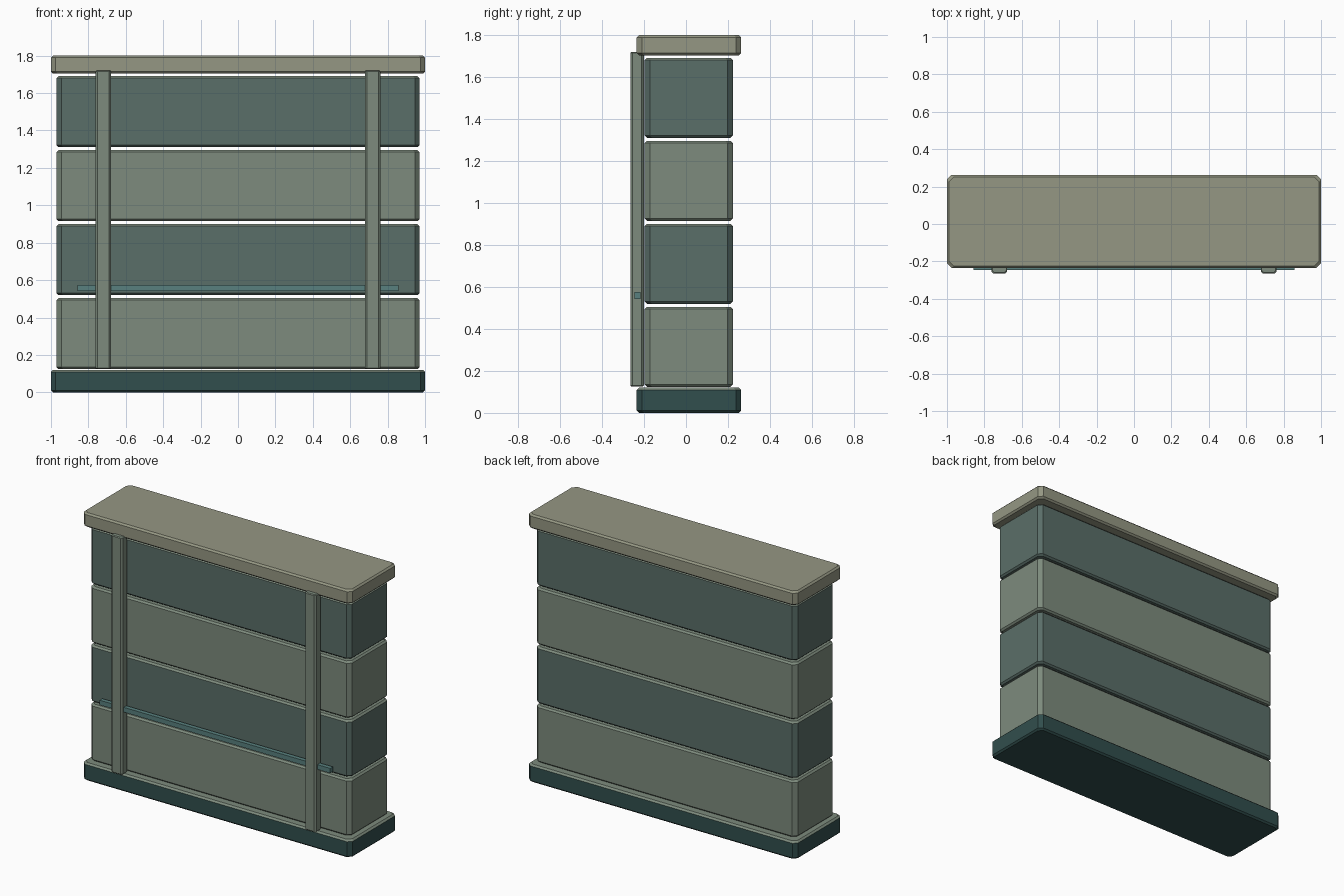
import bpy, bmesh

if "Cube" in bpy.data.objects:
    bpy.data.objects.remove(bpy.data.objects["Cube"])


def material(name, rgb):
    def lin(c):
        c /= 255
        return c / 12.92 if c <= 0.04045 else ((c + 0.055) / 1.055) ** 2.4
    m = bpy.data.materials.new(name)
    m.diffuse_color = (*[lin(c) for c in rgb], 1)
    m.use_nodes = True
    m.node_tree.nodes["Principled BSDF"].inputs["Base Color"].default_value = m.diffuse_color
    return m


LIGHT = material("light_green", (125, 139, 125))
DARK = material("dark_green", (90, 110, 104))
BASE = material("deep_teal", (49, 78, 77))
STONE = material("cap_stone", (149, 151, 131))
RAIL = material("rail_teal", (88, 128, 126))


def block(name, x, y, z, corner, edge, mat, top_mat=None):
    """Box with chamfered upright corners and finer chamfers along top and bottom."""
    def ring(height, inset):
        x0, x1 = x[0] + inset, x[1] - inset
        y0, y1 = y[0] + inset, y[1] - inset
        c = corner
        pts = [(x0 + c, y0), (x1 - c, y0), (x1, y0 + c), (x1, y1 - c),
               (x1 - c, y1), (x0 + c, y1), (x0, y1 - c), (x0, y0 + c)]
        return [bm.verts.new((px, py, height)) for px, py in pts]

    bm = bmesh.new()
    rings = [ring(z[0], edge), ring(z[0] + edge, 0),
             ring(z[1] - edge, 0), ring(z[1], edge)]
    bm.faces.new(rings[0][::-1])
    bm.faces.new(rings[3]).material_index = 1
    for k in range(3):
        for i in range(8):
            j = (i + 1) % 8
            f = bm.faces.new((rings[k][i], rings[k][j], rings[k + 1][j], rings[k + 1][i]))
            f.material_index = int(k == 2)
    me = bpy.data.meshes.new(name)
    bm.to_mesh(me)
    bm.free()
    me.materials.append(mat)
    me.materials.append(top_mat or mat)
    ob = bpy.data.objects.new(name, me)
    bpy.context.collection.objects.link(ob)
    return ob


# Plinth and cap slab
block("base", (-1, 1), (-0.235, 0.263), (0, 0.12), 0.025, 0.011, BASE, LIGHT)
block("cap", (-1, 1), (-0.235, 0.263), (1.704, 1.8), 0.025, 0.011, STONE)

# Four stacked courses with open joints between them
for i in range(4):
    z0 = 0.124 + 0.3955 * i
    block(f"course_{i + 1}", (-0.97, 0.97), (-0.197, 0.223), (z0, z0 + 0.381),
          0.025, 0.011, DARK if i % 2 else LIGHT, LIGHT)

# Front uprights
for side, cx in (("left", -0.72), ("right", 0.72)):
    block(f"upright_{side}", (cx - 0.042, cx + 0.042), (-0.265, -0.201),
          (0.125, 1.72), 0.011, 0.005, LIGHT)

# Thin plain rail across the front
bpy.ops.mesh.primitive_cube_add(size=1, location=(0, -0.231, 0.559))
rail = bpy.context.object
rail.name = "front_rail"
rail.scale = (1.715, 0.029, 0.032)
bpy.ops.object.transform_apply(location=False, rotation=False, scale=True)
rail.data.materials.append(RAIL)
